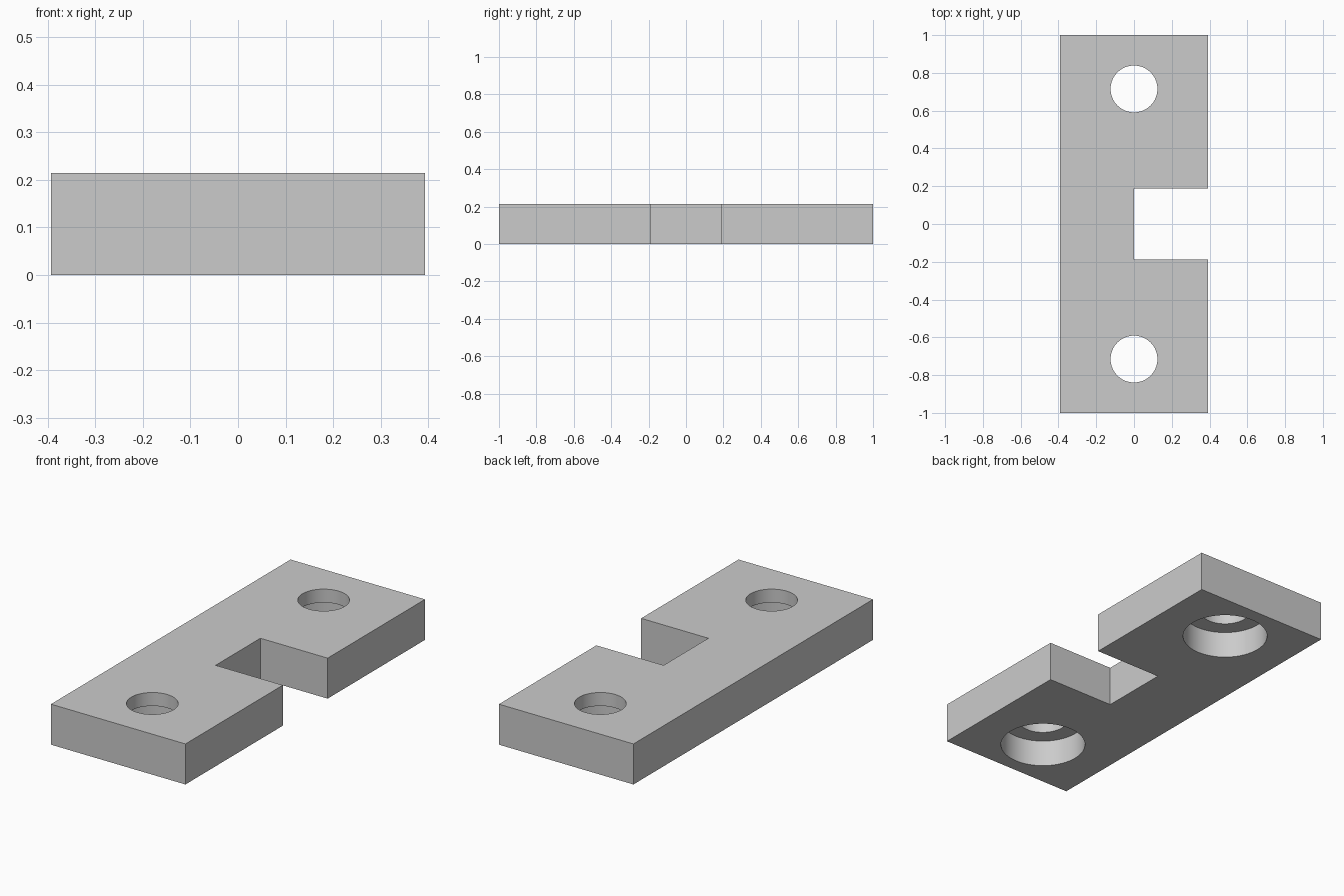
import bpy, bmesh, math

HALF_W, HALF_L, THICK = 0.393, 1.0, 0.214
NOTCH_HALF = 0.187
HOLE_Y, HOLE_R = 0.715, 0.124
BORE_R, BORE_DEPTH = 0.212, 0.143

cube = bpy.data.objects.get("Cube")
if cube:
    bpy.data.objects.remove(cube, do_unlink=True)

# Plain grey metal
grey = bpy.data.materials.new("grey_metal")
grey.use_nodes = True
colour = (0.6, 0.6, 0.6, 1)
grey.diffuse_color = colour
grey.node_tree.nodes["Principled BSDF"].inputs["Base Color"].default_value = colour


def make_object(name, bm):
    bmesh.ops.recalc_face_normals(bm, faces=bm.faces[:])
    mesh = bpy.data.meshes.new(name)
    bm.to_mesh(mesh)
    bm.free()
    mesh.materials.append(grey)
    obj = bpy.data.objects.new(name, mesh)
    bpy.context.collection.objects.link(obj)
    return obj


def make_cutter(name, y, radius, bottom, top):
    bpy.ops.mesh.primitive_cylinder_add(
        vertices=64, radius=radius, depth=top - bottom,
        location=(0, y, (top + bottom) / 2))
    obj = bpy.context.object
    obj.name = name
    obj.data.materials.append(grey)
    obj.hide_render = True
    return obj


# Plate: notched outline extruded to its thickness
outline = [(-HALF_W, -HALF_L), (HALF_W, -HALF_L),
           (HALF_W, -NOTCH_HALF), (0, -NOTCH_HALF),
           (0, NOTCH_HALF), (HALF_W, NOTCH_HALF),
           (HALF_W, HALF_L), (-HALF_W, HALF_L)]
bm = bmesh.new()
base = bm.faces.new([bm.verts.new((x, y, 0)) for x, y in outline])
raised = bmesh.ops.extrude_face_region(bm, geom=[base], use_keep_orig=True)
bmesh.ops.translate(bm, vec=(0, 0, THICK),
                    verts=[g for g in raised["geom"] if isinstance(g, bmesh.types.BMVert)])
plate = make_object("notched_plate", bm)

# Screw holes, counterbored from the underside
for side in (-1, 1):
    y = side * HOLE_Y
    cutters = [make_cutter("counterbore_cutter", y, BORE_R, -0.1, BORE_DEPTH),
               make_cutter("hole_cutter", y, HOLE_R, -0.1, THICK + 0.1)]
    for cutter in cutters:
        cut = plate.modifiers.new("screw_hole", "BOOLEAN")
        cut.operation = "DIFFERENCE"
        cut.solver = "EXACT"
        cut.object = cutter
        bpy.ops.object.select_all(action="DESELECT")
        plate.select_set(True)
        bpy.context.view_layer.objects.active = plate
        bpy.ops.object.modifier_apply(modifier=cut.name)
        bpy.data.objects.remove(cutter, do_unlink=True)

# Round hole walls, crisp edges
bpy.ops.object.shade_smooth_by_angle(angle=math.radians(30))
